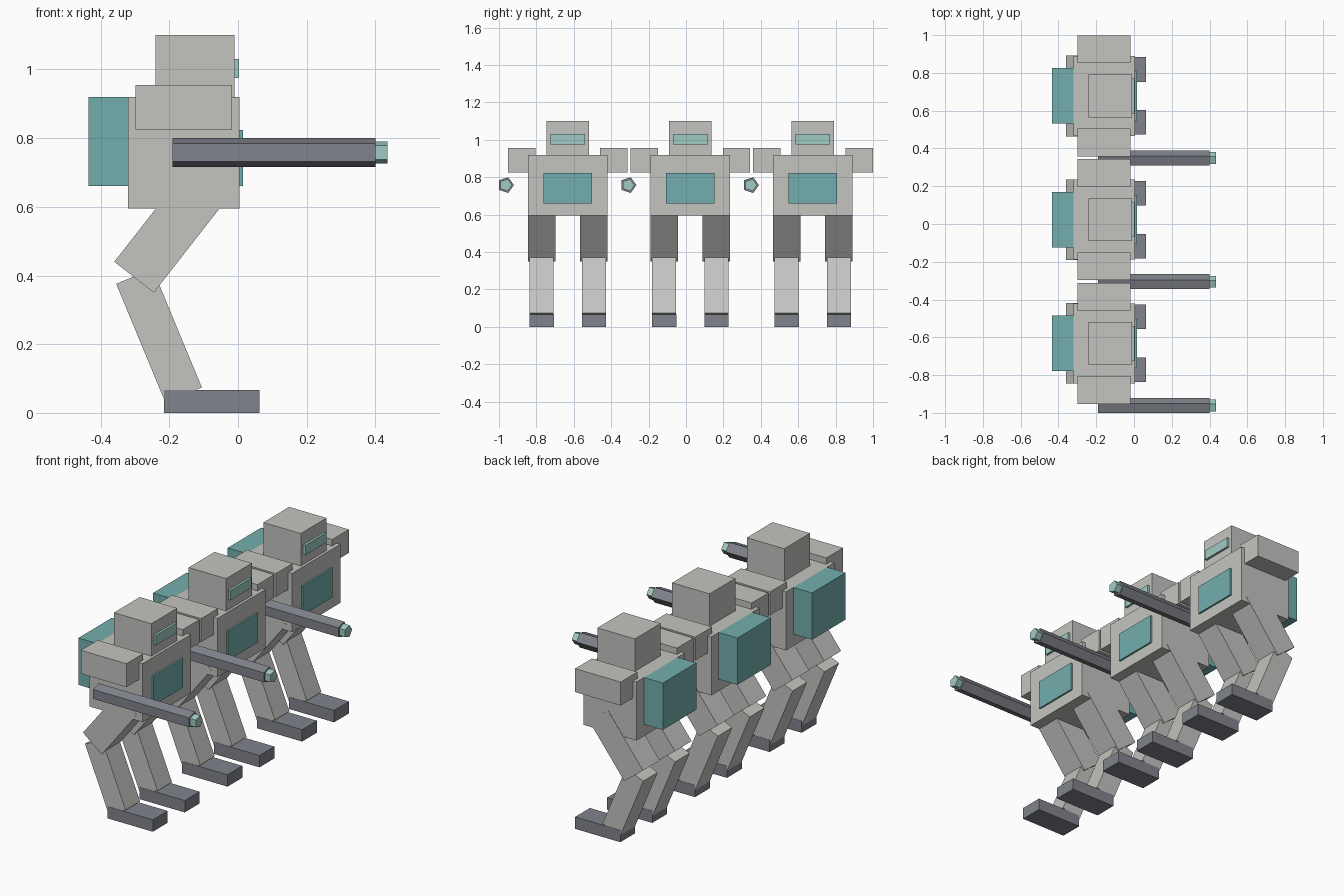
import bpy
import math
from mathutils import Matrix, Vector

if "Cube" in bpy.data.objects:
    bpy.data.objects.remove(bpy.data.objects["Cube"], do_unlink=True)


def make_material(name, rgb):
    mat = bpy.data.materials.new(name)
    mat.use_nodes = True
    colour = (*rgb, 1)
    mat.diffuse_color = colour
    mat.node_tree.nodes["Principled BSDF"].inputs["Base Color"].default_value = colour
    return mat


GREY = make_material("light grey", (0.55, 0.55, 0.53))
STEEL = make_material("dark steel", (0.22, 0.23, 0.265))
TEAL = make_material("teal", (0.17, 0.43, 0.42))
PALE = make_material("pale teal", (0.35, 0.6, 0.55))


def box(name, mat, centre, size, tilt=0):
    """Box of a given size, tilted in degrees about the y axis."""
    bpy.ops.mesh.primitive_cube_add(size=1)
    obj = bpy.context.object
    obj.name = name
    place = Matrix.Translation(centre) @ Matrix.Rotation(math.radians(tilt), 4, "Y")
    obj.data.transform(place @ Matrix.Diagonal((*size, 1)))
    obj.data.materials.append(mat)
    return obj


def span(name, mat, x, y, z):
    """Box between low and high limits on each axis."""
    low, high = Vector((x[0], y[0], z[0])), Vector((x[1], y[1], z[1]))
    return box(name, mat, (low + high) / 2, high - low)


def rod(name, mat, x, y, z, radius):
    """Five sided rod lying along x, with one corner towards +y."""
    bpy.ops.mesh.primitive_cylinder_add(vertices=5, radius=radius, depth=x[1] - x[0])
    obj = bpy.context.object
    obj.name = name
    # local y (first corner) stays on y, local z turns onto x
    obj.data.transform(Matrix.Translation(((x[0] + x[1]) / 2, y, z))
                       @ Matrix.Rotation(math.pi / 2, 4, "Y"))
    obj.data.materials.append(mat)


def robot(c):
    # Torso, head and pack
    span("torso", GREY, (-0.32, 0.005), (c - 0.212, c + 0.212), (0.595, 0.92))
    span("head", GREY, (-0.24, -0.01), (c - 0.113, c + 0.113), (0.92, 1.10))
    span("visor", PALE, (-0.02, 0.003), (c - 0.092, c + 0.092), (0.975, 1.03))
    span("chest_panel", TEAL, (0, 0.015), (c - 0.13, c + 0.13), (0.66, 0.823))
    span("backpack", TEAL, (-0.435, -0.32), (c - 0.147, c + 0.147), (0.66, 0.92))

    # Shoulders and legs on both sides
    for side, label in ((1, "left"), (-1, "right")):
        leg = c + side * 0.14
        box(label + "_shoulder", GREY, (-0.158, c + side * 0.247, 0.89), (0.28, 0.147, 0.13))
        box(label + "_thigh", GREY, (-0.195, leg, 0.533), (0.146, 0.147, 0.35), 38)
        box(label + "_shin", GREY, (-0.23, leg, 0.225), (0.115, 0.127, 0.374), -22.5)
        span(label + "_foot", STEEL, (-0.215, 0.063), (leg - 0.065, leg + 0.065), (0, 0.066))

    # Arm cannon on the right side
    rod("cannon", STEEL, (-0.19, 0.40), c - 0.332, 0.758, 0.044)
    rod("cannon_tip", PALE, (0.40, 0.435), c - 0.332, 0.758, 0.034)


# Squad of three standing side by side, facing +x
for i in range(3):
    robot(-0.632 + 0.655 * i)
